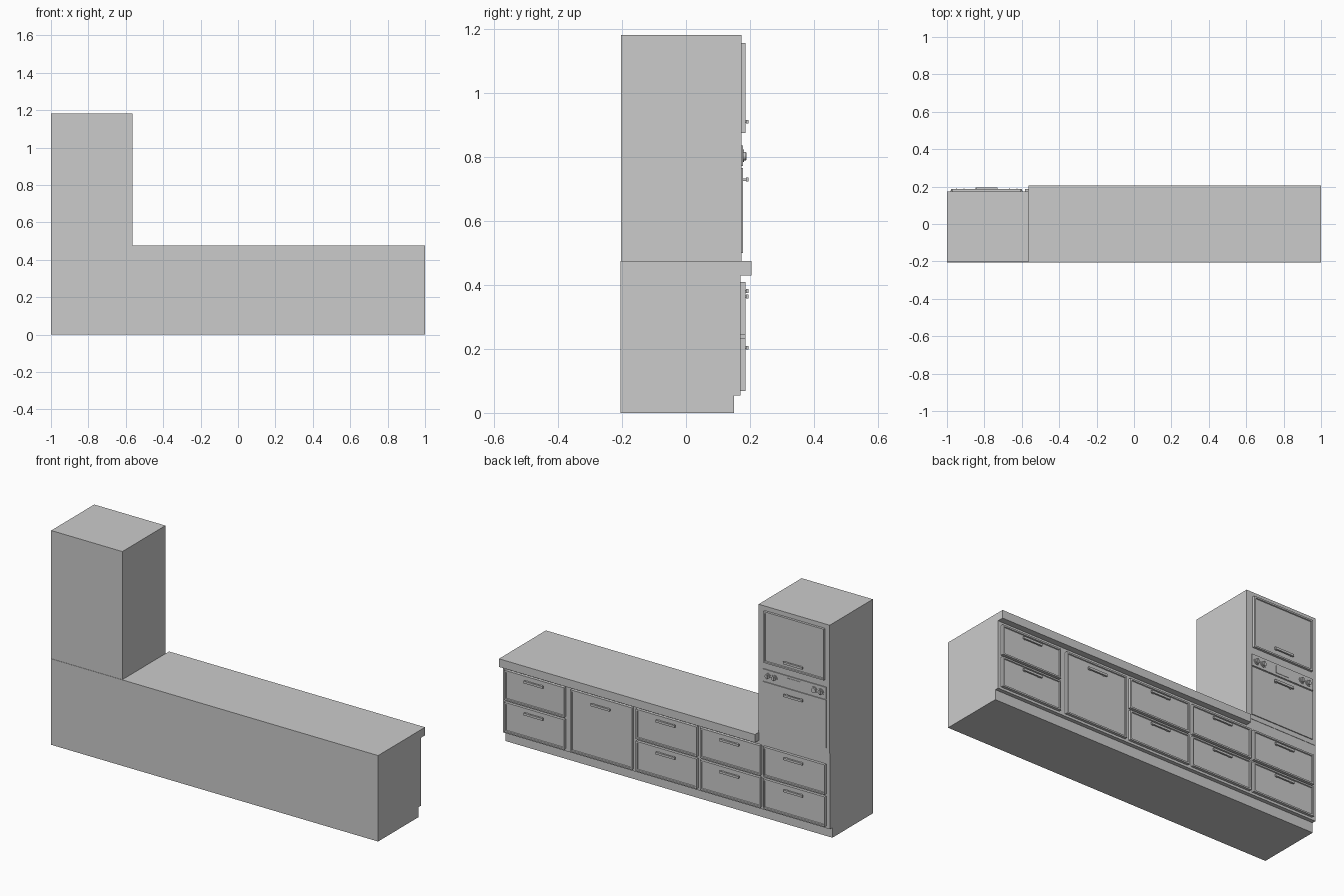
import bpy, bmesh
from math import pi
from mathutils import Matrix, Vector

if "Cube" in bpy.data.objects:
    bpy.data.objects.remove(bpy.data.objects["Cube"])


def finish(name, bm):
    mesh = bpy.data.meshes.new(name)
    bmesh.ops.recalc_face_normals(bm, faces=bm.faces)
    bm.to_mesh(mesh)
    bm.free()
    obj = bpy.data.objects.new(name, mesh)
    bpy.context.collection.objects.link(obj)
    return obj


def add_box(bm, x, y, z):
    size = Vector((x[1] - x[0], y[1] - y[0], z[1] - z[0]))
    mid = Vector((sum(x), sum(y), sum(z))) / 2
    bmesh.ops.create_cube(bm, size=1, matrix=Matrix.Translation(mid) @ Matrix.Diagonal((*size, 1)))


def box(name, x, y, z):
    bm = bmesh.new()
    add_box(bm, x, y, z)
    return finish(name, bm)


def framed_front(name, x, z):
    # slab with a thin raised frame around a recessed panel
    bm = bmesh.new()
    add_box(bm, x, (0.17, 0.186), z)
    bm.normal_update()
    face = max(bm.faces, key=lambda f: f.normal.y)
    bmesh.ops.inset_individual(bm, faces=[face], thickness=0.012)
    bmesh.ops.inset_individual(bm, faces=[face], thickness=0.003)
    bmesh.ops.translate(bm, verts=face.verts, vec=(0, -0.005, 0))
    finish(name, bm)


def handle(name, x, z, back):
    # bar on two short posts
    bm = bmesh.new()
    add_box(bm, (x - 0.058, x + 0.058), (0.187, 0.196), (z - 0.006, z + 0.006))
    for s in (-1, 1):
        c = x + s * 0.045
        add_box(bm, (c - 0.005, c + 0.005), (back, 0.189), (z - 0.004, z + 0.004))
    finish(name, bm)


def knob(name, x, z):
    # round base disc, smaller dial and a grip
    bm = bmesh.new()
    for r, y0, y1 in ((0.018, 0.177, 0.181), (0.013, 0.18, 0.187)):
        m = Matrix.Translation((x, (y0 + y1) / 2, z)) @ Matrix.Rotation(pi / 2, 4, 'X')
        bmesh.ops.create_cone(bm, cap_ends=True, segments=24, radius1=r, radius2=r,
                              depth=y1 - y0, matrix=m)
    add_box(bm, (x - 0.003, x + 0.003), (0.186, 0.19), (z - 0.012, z + 0.012))
    obj = finish(name, bm)
    bpy.context.view_layer.objects.active = obj
    obj.select_set(True)
    bpy.ops.object.shade_smooth_by_angle()
    obj.select_set(False)


# Carcass, plinth, worktop and tall unit
box("plinth", (-1, 1), (-0.205, 0.15), (0, 0.055))
box("base_carcass", (-1, 1), (-0.205, 0.171), (0.055, 0.43))
box("tall_unit_base", (-1, -0.565), (-0.205, 0.171), (0.43, 0.475))
box("worktop", (-0.565, 1), (-0.205, 0.205), (0.43, 0.475))
box("tall_cabinet", (-1, -0.565), (-0.203, 0.173), (0.475, 1.183))

# Drawer stacks
columns = [(0.615, 0.982), (-0.195, 0.178), (-0.583, -0.215), (-0.978, -0.6)]
for i, col in enumerate(columns):
    mid = sum(col) / 2
    for row, z in (("lower", (0.068, 0.233)), ("upper", (0.245, 0.41))):
        framed_front(f"{row}_drawer_{i}", col, z)
        handle(f"{row}_drawer_handle_{i}", mid, z[1] - 0.029, 0.18)

# Full height base door
framed_front("base_door", (0.2, 0.578), (0.068, 0.41))
handle("base_door_handle", 0.389, 0.364, 0.18)

# Upper door of the tall unit
framed_front("tall_door", (-0.972, -0.603), (0.875, 1.158))
handle("tall_door_handle", -0.787, 0.911, 0.18)

# Oven
box("oven_door", (-0.98, -0.595), (0.172, 0.178), (0.5, 0.766))
handle("oven_handle", -0.787, 0.73, 0.177)
box("oven_control_panel", (-0.98, -0.595), (0.172, 0.178), (0.772, 0.836))
box("oven_display", (-0.828, -0.746), (0.177, 0.18), (0.785, 0.825))
for i, off in enumerate((-0.162, -0.122, 0.122, 0.162)):
    knob(f"oven_knob_{i}", -0.787 + off, 0.803)
